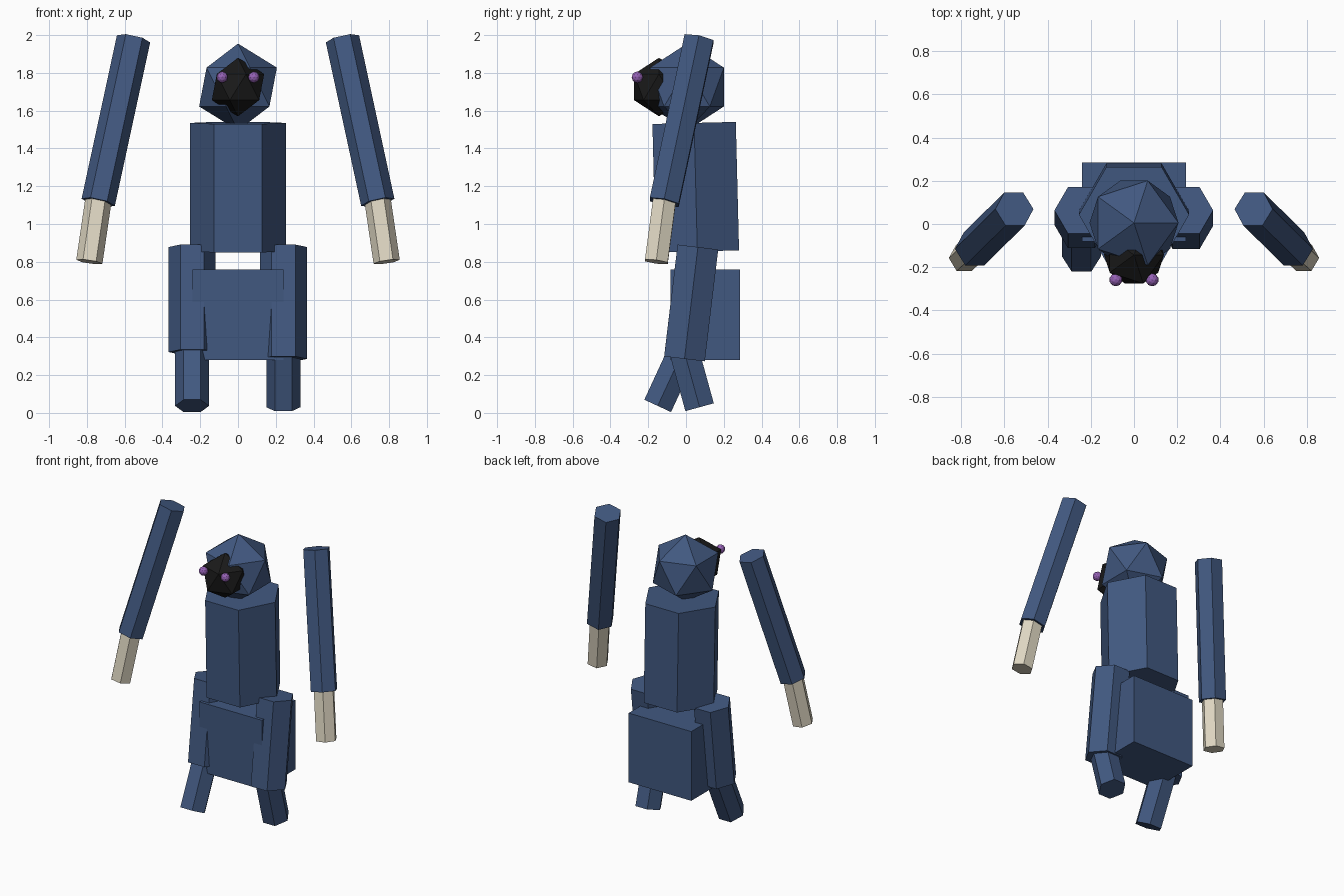
import bpy, bmesh
from math import asin, atan2, cos, sin, pi
from mathutils import Vector, Matrix

cube = bpy.data.objects.get("Cube")
if cube:
    bpy.data.objects.remove(cube, do_unlink=True)


def material(name, rgb):
    mat = bpy.data.materials.new(name)
    mat.use_nodes = True
    colour = (*rgb, 1)
    mat.diffuse_color = colour
    mat.node_tree.nodes["Principled BSDF"].inputs["Base Color"].default_value = colour
    return mat


blue = material("slate blue", (0.053, 0.098, 0.216))
bone = material("bone", (0.75, 0.69, 0.55))
black = material("charcoal", (0.010, 0.010, 0.010))
purple = material("violet", (0.30, 0.12, 0.46))


def add(name, bm, mat):
    bmesh.ops.recalc_face_normals(bm, faces=bm.faces)
    mesh = bpy.data.meshes.new(name)
    bm.to_mesh(mesh)
    bm.free()
    mesh.materials.append(mat)
    obj = bpy.data.objects.new(name, mesh)
    bpy.context.collection.objects.link(obj)
    return obj


def prism(name, bottom, top, radius, mat):
    """Six-sided rod between two points, tilted about x and then y."""
    bottom, top = Vector(bottom), Vector(top)
    axis = (top - bottom).normalized()
    turn = Matrix.Rotation(atan2(axis.x, axis.z), 3, 'Y') @ Matrix.Rotation(-asin(axis.y), 3, 'X')
    bm = bmesh.new()
    rings = []
    for centre in (bottom, top):
        rings.append([bm.verts.new(centre + turn @ Vector(
            (radius * cos(i * pi / 3), radius * sin(i * pi / 3), 0))) for i in range(6)])
    low, high = rings
    for i in range(6):
        j = (i + 1) % 6
        bm.faces.new((low[i], low[j], high[j], high[i]))
    bm.faces.new(low[::-1])
    bm.faces.new(high)
    return add(name, bm, mat)


def ball(name, centre, radius, detail, mat):
    bm = bmesh.new()
    bmesh.ops.create_icosphere(bm, subdivisions=detail, radius=radius,
                               matrix=Matrix.Translation(centre))
    return add(name, bm, mat)


# Torso and pelvis
prism("torso", (0, 0.06, 0.855), (0, 0.043, 1.535), 0.255, blue)
bm = bmesh.new()
bmesh.ops.create_cube(bm, size=1, matrix=Matrix.Translation((0, 0.102, 0.52))
                      @ Matrix.Diagonal((0.48, 0.366, 0.48, 1)))
add("pelvis", bm, blue)

# Head and face
ball("head", (0, 0.005, 1.725), 0.23, 1, blue)
ball("face", (0, -0.143, 1.725), 0.155, 1, black)

# Arms, hands and eyes, mirrored
for side, s in (("left", 1), ("right", -1)):
    prism(side + "_arm", (s * 0.74, -0.115, 1.115), (s * 0.553, 0.069, 1.98), 0.09, blue)
    prism(side + "_hand", (s * 0.787, -0.157, 0.80), (s * 0.737, -0.112, 1.14), 0.07, bone)
    ball(side + "_eye", (s * 0.084, -0.258, 1.777), 0.03, 2, purple)

# Legs in a walking pose
prism("left_thigh", (0.241, -0.008, 0.286), (0.241, 0.063, 0.878), 0.125, blue)
prism("right_thigh", (-0.243, -0.004, 0.322), (-0.243, 0.063, 0.878), 0.125, blue)
prism("left_shin", (0.24, 0.072, 0.03), (0.24, -0.008, 0.32), 0.09, blue)
prism("right_shin", (-0.243, -0.15, 0.037), (-0.243, -0.003, 0.355), 0.09, blue)
